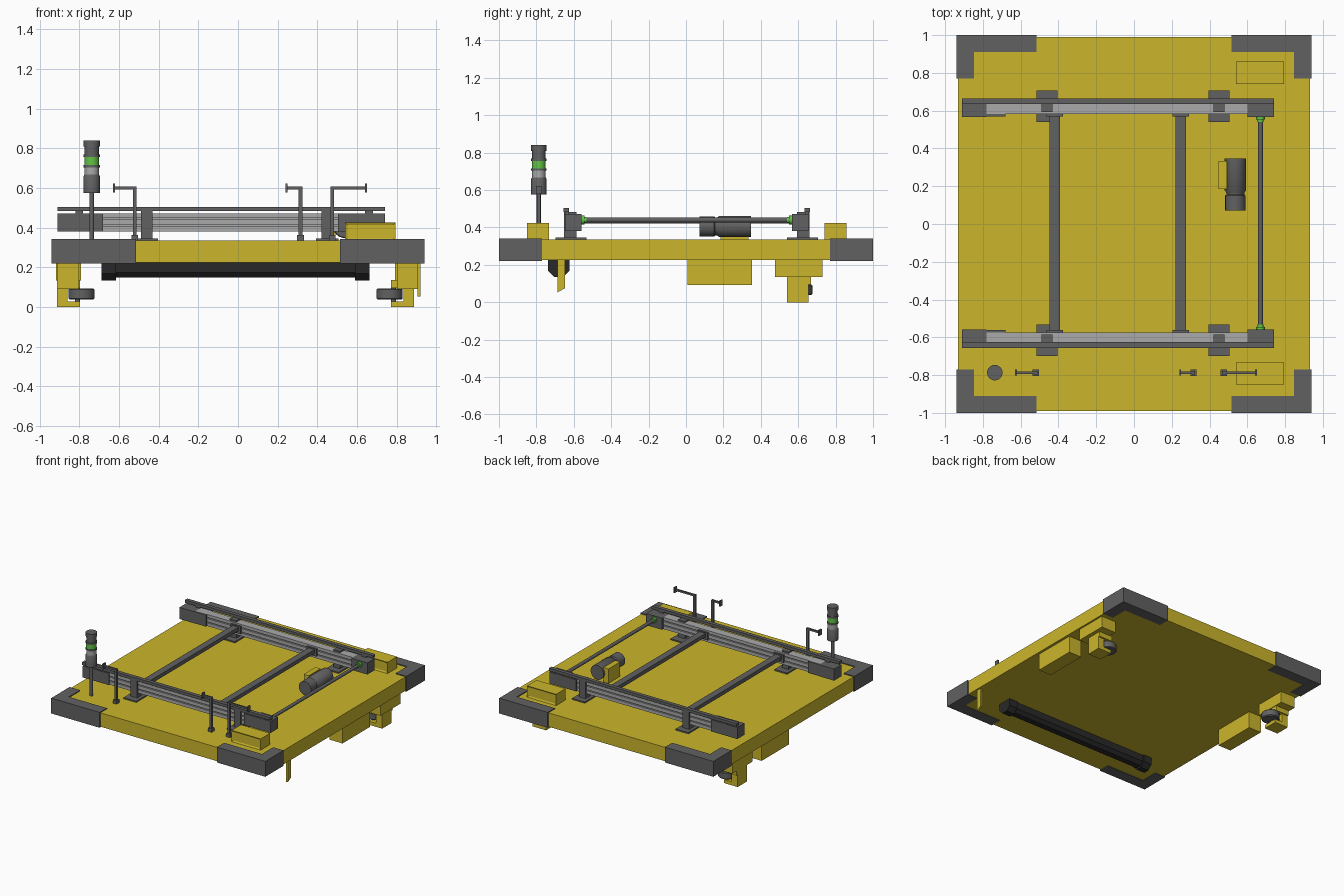
import bpy, bmesh, math
from mathutils import Vector

old = bpy.data.objects.get("Cube")
if old:
    bpy.data.objects.remove(old)


def material(name, rgb):
    m = bpy.data.materials.new(name)
    m.use_nodes = True
    m.diffuse_color = (*rgb, 1)
    m.node_tree.nodes["Principled BSDF"].inputs["Base Color"].default_value = (*rgb, 1)
    return m


YELLOW = material("safety yellow", (0.60, 0.47, 0.025))
GREY = material("dark grey", (0.12, 0.12, 0.12))
SILVER = material("light grey", (0.40, 0.40, 0.40))
GREEN = material("green", (0.12, 0.56, 0.06))
BLACK = material("black", (0.022, 0.022, 0.022))


def finish(name, bm, mat, smooth=False):
    bmesh.ops.recalc_face_normals(bm, faces=bm.faces)
    mesh = bpy.data.meshes.new(name)
    bm.to_mesh(mesh)
    bm.free()
    mesh.materials.append(mat)
    ob = bpy.data.objects.new(name, mesh)
    bpy.context.collection.objects.link(ob)
    if smooth:
        bpy.ops.object.select_all(action="DESELECT")
        ob.select_set(True)
        bpy.context.view_layer.objects.active = ob
        bpy.ops.object.shade_smooth_by_angle(angle=math.radians(40))
    return ob


def box(name, mat, xs, ys, zs):
    bm = bmesh.new()
    bmesh.ops.create_cube(bm, size=1)
    for v in bm.verts:
        for i, (a, b) in enumerate((xs, ys, zs)):
            v.co[i] = (a + b) / 2 + v.co[i] * abs(b - a)
    return finish(name, bm, mat)


def prism(name, mat, points, start, end, axis):
    """Extrude a 2D outline along x, y or z; the outline uses the other two axes in order."""
    bm = bmesh.new()

    def place(p, d):
        c = list(p)
        c.insert("xyz".index(axis), d)
        return bm.verts.new(c)
    face = bm.faces.new([place(p, start) for p in points])
    out = bmesh.ops.extrude_face_region(bm, geom=[face])
    shift = Vector((0, 0, 0))
    shift["xyz".index(axis)] = end - start
    bmesh.ops.translate(bm, vec=shift, verts=[g for g in out["geom"] if isinstance(g, bmesh.types.BMVert)])
    return finish(name, bm, mat)


def turned(name, mat, centre, profile, axis="z", sides=24):
    """Revolve (distance, radius) steps around an axis through the centre."""
    bm = bmesh.new()
    rings = []
    for d, r in profile:
        ring = []
        for k in range(sides):
            a = 2 * math.pi * k / sides
            p = [r * math.cos(a), r * math.sin(a)]
            p.insert("xyz".index(axis), d)
            ring.append(bm.verts.new(Vector(centre) + Vector(p)))
        rings.append(ring)
    for a, b in zip(rings, rings[1:]):
        for k in range(sides):
            n = (k + 1) % sides
            bm.faces.new((a[k], a[n], b[n], b[k]))
    bm.faces.new(rings[0])
    bm.faces.new(rings[-1])
    return finish(name, bm, mat, True)


# Deck plate and corner bumpers
box("deck", YELLOW, (-0.932, 0.932), (-0.99, 0.99), (0.225, 0.335))
for sx in (-1, 1):
    for sy in (-1, 1):
        outline = [(0.94, 1), (0.515, 1), (0.515, 0.91), (0.848, 0.91), (0.848, 0.77), (0.94, 0.77)]
        prism("corner_bumper", GREY, [(sx * x, sy * y) for x, y in outline], 0.22, 0.342, "z")

# Conveyor rails, mirrored front and back
for side, s in (("front", -1), ("back", 1)):
    def across(a, b):
        return tuple(sorted((0.004 + s * a, 0.004 + s * b)))

    # Slotted extrusion
    outline = [(0.578, 0.38), (0.642, 0.38)]
    for z in (0.405, 0.44):
        outline += [(0.642, z), (0.632, z), (0.632, z + 0.008), (0.642, z + 0.008)]
    outline += [(0.642, 0.472), (0.578, 0.472)]
    for z in (0.448, 0.413):
        outline += [(0.578, z), (0.588, z), (0.588, z - 0.008), (0.578, z - 0.008)]
    prism(side + "_rail", SILVER, [(0.004 + s * y, z) for y, z in outline], -0.78, 0.6, "x")
    # End housings with outer cheeks
    for x0, x1, x2 in ((-0.91, -0.78, -0.68), (0.74, 0.6, 0.505)):
        box(side + "_rail_end", GREY, sorted((x0, x1)), across(0.562, 0.652), (0.38, 0.472))
        box(side + "_rail_cheek", GREY, sorted((x1, x2)), across(0.64, 0.652), (0.38, 0.472))
    box(side + "_inner_cheek", GREY, (-0.78, -0.68), across(0.564, 0.58), (0.38, 0.472))
    # Guide strip on studs
    box(side + "_guide_strip", GREY, (-0.91, 0.74), across(0.63, 0.66), (0.483, 0.505))
    for x in (-0.8, -0.46, 0.45, 0.66):
        box(side + "_guide_stud", GREY, (x - 0.02, x + 0.02), across(0.632, 0.65), (0.47, 0.484))
    # Feet and posts
    for x in (-0.46, 0.45):
        box(side + "_foot_plate", GREY, (x - 0.056, x + 0.056), across(0.535, 0.703), (0.335, 0.345))
        box(side + "_post", GREY, (x - 0.029, x + 0.029), across(0.59, 0.655), (0.34, 0.483))
    # Cross bar flanges
    for x in (-0.42, 0.247):
        box(side + "_bar_flange", GREY, (x - 0.043, x + 0.043), across(0.565, 0.58), (0.40, 0.46))
    # Green shaft couplings
    turned(side + "_coupling", GREEN, (0.67, 0, 0.44),
           [(0.004 + s * d, r) for d, r in ((0.535, 0.015), (0.548, 0.015), (0.548, 0.023), (0.565, 0.023))], "y")

# Cross bars and drive shaft
for x in (-0.42, 0.247):
    box("cross_bar", GREY, (x - 0.027, x + 0.027), (-0.57, 0.578), (0.422, 0.452))
turned("drive_shaft", GREY, (0.67, 0, 0.44), [(-0.56, 0.013), (0.565, 0.013)], "y", 16)

# Motor and its mount
turned("motor", GREY, (0.537, 0, 0.405),
       [(0.072, 0.054), (0.15, 0.054), (0.156, 0.047), (0.166, 0.047), (0.178, 0.057), (0.348, 0.057)], "y")
box("motor_mount", YELLOW, (0.448, 0.492), (0.185, 0.333), (0.335, 0.45))

# Control boxes with a framed panel
for s in (-1, 1):
    bm = bmesh.new()
    bmesh.ops.create_cube(bm, size=1)
    bmesh.ops.scale(bm, vec=(0.255, 0.118, 0.09), verts=bm.verts)
    bmesh.ops.translate(bm, vec=(0.667, 0.004 + s * 0.796, 0.38), verts=bm.verts)
    bm.normal_update()
    panels = [f for f in bm.faces if abs(f.normal.y) > 0.9]
    bmesh.ops.inset_individual(bm, faces=panels, thickness=0.016, depth=-0.006)
    finish("control_box", bm, YELLOW)

# Signal tower
TX, TY = -0.737, -0.787
turned("tower_pole", GREY, (TX, TY, 0), [(0.335, 0.012), (0.58, 0.012)])
turned("tower_base", GREY, (TX, TY, 0), [(0.575, 0.041), (0.66, 0.041), (0.668, 0.036)])
turned("tower_clear_lamp", SILVER, (TX, TY, 0), [(0.665, 0.036), (0.706, 0.036)])
turned("tower_ring", GREY, (TX, TY, 0), [(0.704, 0.041), (0.716, 0.041)])
turned("tower_green_lamp", GREEN, (TX, TY, 0), [(0.715, 0.037), (0.757, 0.037)])
turned("tower_cap", GREY, (TX, TY, 0), [(0.755, 0.041), (0.769, 0.041), (0.769, 0.036),
                                        (0.81, 0.036), (0.81, 0.041), (0.84, 0.041)])

# Sensor stands with bent arms
for x, tip in ((-0.52, -0.625), (0.315, 0.245), (0.475, 0.645)):
    box("sensor_foot", GREY, (x - 0.017, x + 0.017), (TY - 0.017, TY + 0.017), (0.335, 0.362))
    box("sensor_post", GREY, (x - 0.009, x + 0.009), (TY - 0.009, TY + 0.009), (0.36, 0.607))
    box("sensor_arm", GREY, sorted((x, tip)), (TY - 0.007, TY + 0.007), (0.593, 0.607))
    box("sensor_head", GREY, (tip - 0.005, tip + 0.005), (TY - 0.016, TY + 0.016), (0.578, 0.622))

# Roller housing under the front
def hood(y0, y1, z, c):
    return [(y0, 0.226), (y1, 0.226), (y1, z + c), (y1 - c, z), (y0 + c, z), (y0, z + c)]


prism("roller_housing", BLACK, hood(-0.728, -0.632, 0.148, 0.025), -0.615, 0.59, "x")
for x0, x1 in ((-0.688, -0.615), (0.59, 0.662)):
    prism("roller_cap", BLACK, hood(-0.738, -0.622, 0.135, 0.035), x0, x1, "x")

# Hanging blade near the front edge
prism("side_blade", YELLOW, [(-0.688, 0.226), (-0.648, 0.226), (-0.648, 0.075), (-0.688, 0.052)], 0.905, 0.92, "x")

# Underside boxes and guide wheels at both sides
for s, shift in ((-1, -0.025), (1, 0)):
    def along(a, b):
        return sorted((s * a + shift, s * b + shift))

    box("underside_box", YELLOW, sorted((s * 0.80, s * 0.912)), (0.008, 0.353), (0.092, 0.226))
    box("wheel_mount", YELLOW, sorted((s * 0.79, s * 0.918)), (0.475, 0.73), (0.135, 0.226))
    box("wheel_bracket_top", YELLOW, along(0.77, 0.888), (0.54, 0.668), (0.096, 0.137))
    box("wheel_bracket_back", YELLOW, along(0.835, 0.888), (0.54, 0.656), (0.0, 0.137))
    box("wheel_bracket_bottom", YELLOW, along(0.77, 0.888), (0.54, 0.656), (0.0, 0.028))
    wx = s * 0.764 + shift
    turned("guide_wheel", GREY, (wx, 0.61, 0),
           [(0.038, 0.06), (0.044, 0.066), (0.088, 0.066), (0.094, 0.06)])
    turned("wheel_axle", GREY, (wx + s * 0.02, 0.61, 0), [(0.02, 0.012), (0.11, 0.012)], sides=12)
